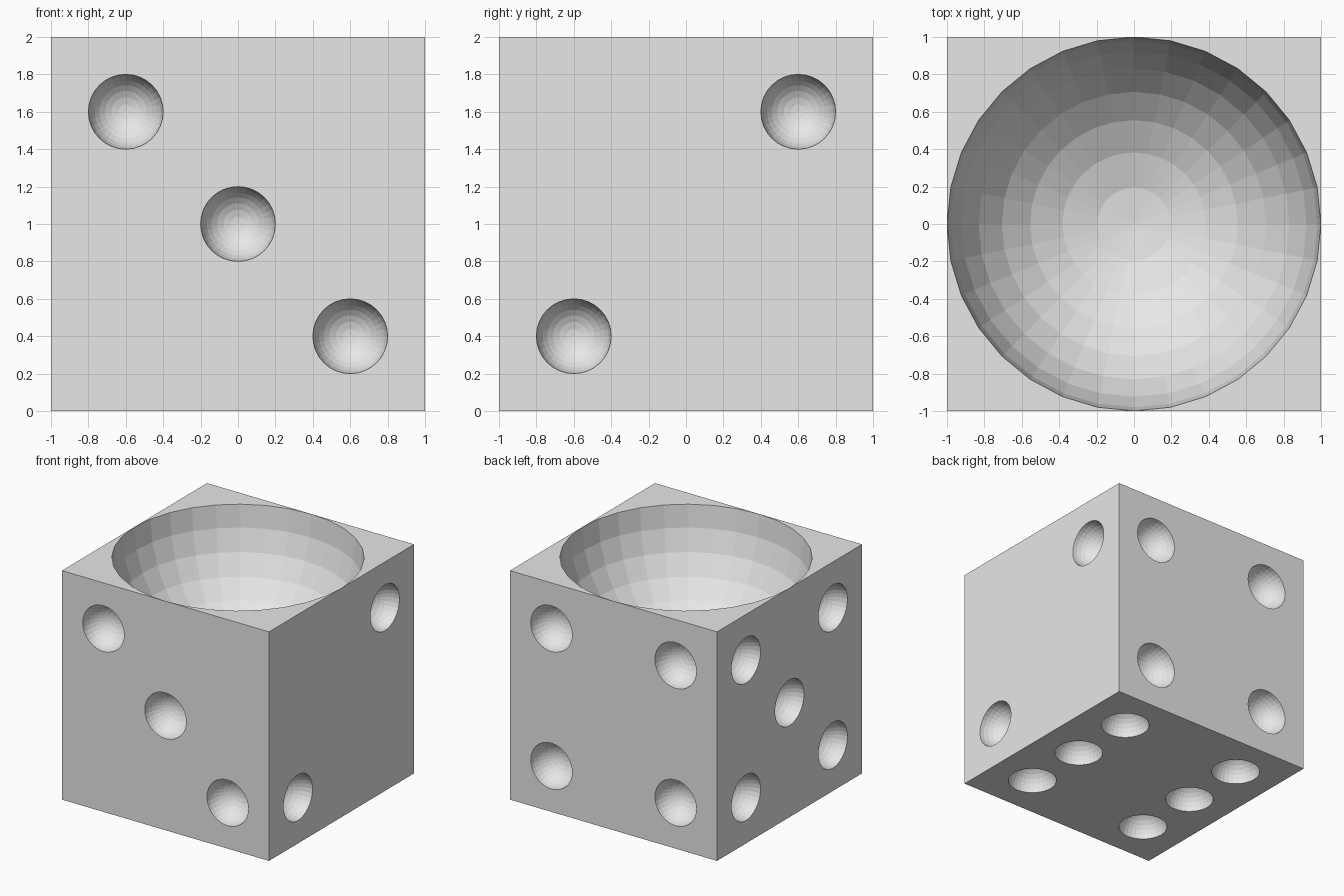
import bpy, bmesh
from mathutils import Matrix, Vector

if "Cube" in bpy.data.objects:
    bpy.data.objects.remove(bpy.data.objects["Cube"])

grey = bpy.data.materials.new("light_grey")
grey.diffuse_color = (0.8, 0.8, 0.8, 1)
grey.use_nodes = True
grey.node_tree.nodes["Principled BSDF"].inputs["Base Color"].default_value = grey.diffuse_color


def make_object(name, bm):
    mesh = bpy.data.meshes.new(name)
    bm.to_mesh(mesh)
    bm.free()
    mesh.materials.append(grey)
    obj = bpy.data.objects.new(name, mesh)
    bpy.context.collection.objects.link(obj)
    return obj


def add_dimple(bm, centre, normal, radius):
    """Hemisphere sunk into a face, with a straight collar poking outside it."""
    part = bmesh.new()
    bmesh.ops.create_uvsphere(part, u_segments=32, v_segments=16, radius=radius)
    bmesh.ops.delete(part, geom=[v for v in part.verts if v.co.z > 0.01 * radius],
                     context='VERTS')
    rim = [e for e in part.edges if e.is_boundary]
    new = bmesh.ops.extrude_edge_only(part, edges=rim)["geom"]
    for v in new:
        if isinstance(v, bmesh.types.BMVert):
            v.co.z += 0.1
    bmesh.ops.contextual_create(part, geom=[e for e in part.edges if e.is_boundary])
    bmesh.ops.recalc_face_normals(part, faces=part.faces)
    turn = Vector(normal).to_track_quat('Z', 'Y').to_matrix().to_4x4()
    part.transform(Matrix.Translation(centre) @ turn)
    mesh = bpy.data.meshes.new("temp")
    part.to_mesh(mesh)
    part.free()
    bm.from_mesh(mesh)
    bpy.data.meshes.remove(mesh)


# Cube body
bm = bmesh.new()
bmesh.ops.create_cube(bm, size=2, matrix=Matrix.Translation((0, 0, 1)))
die = make_object("die_body", bm)

# Pips: offsets from each face centre
P = 0.6
corners = [(a, b) for a in (-P, P) for b in (-P, P)]
cut = bmesh.new()
for u, w in [(-P, P), (0, 0), (P, -P)]:                 # front: three
    add_dimple(cut, (u, -1, 1 + w), (0, -1, 0), 0.2)
for u, w in [(P, P), (-P, -P)]:                         # right: two
    add_dimple(cut, (1, u, 1 + w), (1, 0, 0), 0.2)
for u, w in corners:                                    # back: four
    add_dimple(cut, (u, 1, 1 + w), (0, 1, 0), 0.2)
for u, w in corners + [(0, 0)]:                         # left: five
    add_dimple(cut, (-1, u, 1 + w), (-1, 0, 0), 0.2)
for u, w in corners + [(-P, 0), (P, 0)]:                # bottom: six
    add_dimple(cut, (u, w, 0), (0, 0, -1), 0.2)
add_dimple(cut, (0, 0, 2), (0, 0, 1), 0.999)            # top: one big bowl
cutter = make_object("dimple_cutter", cut)
cutter.hide_render = True

# Carve the dimples and drop the cutter
mod = die.modifiers.new("dimples", 'BOOLEAN')
mod.operation = 'DIFFERENCE'
mod.solver = 'EXACT'
mod.object = cutter
bpy.context.view_layer.objects.active = die
bpy.ops.object.modifier_apply(modifier=mod.name)
bpy.data.objects.remove(cutter)
